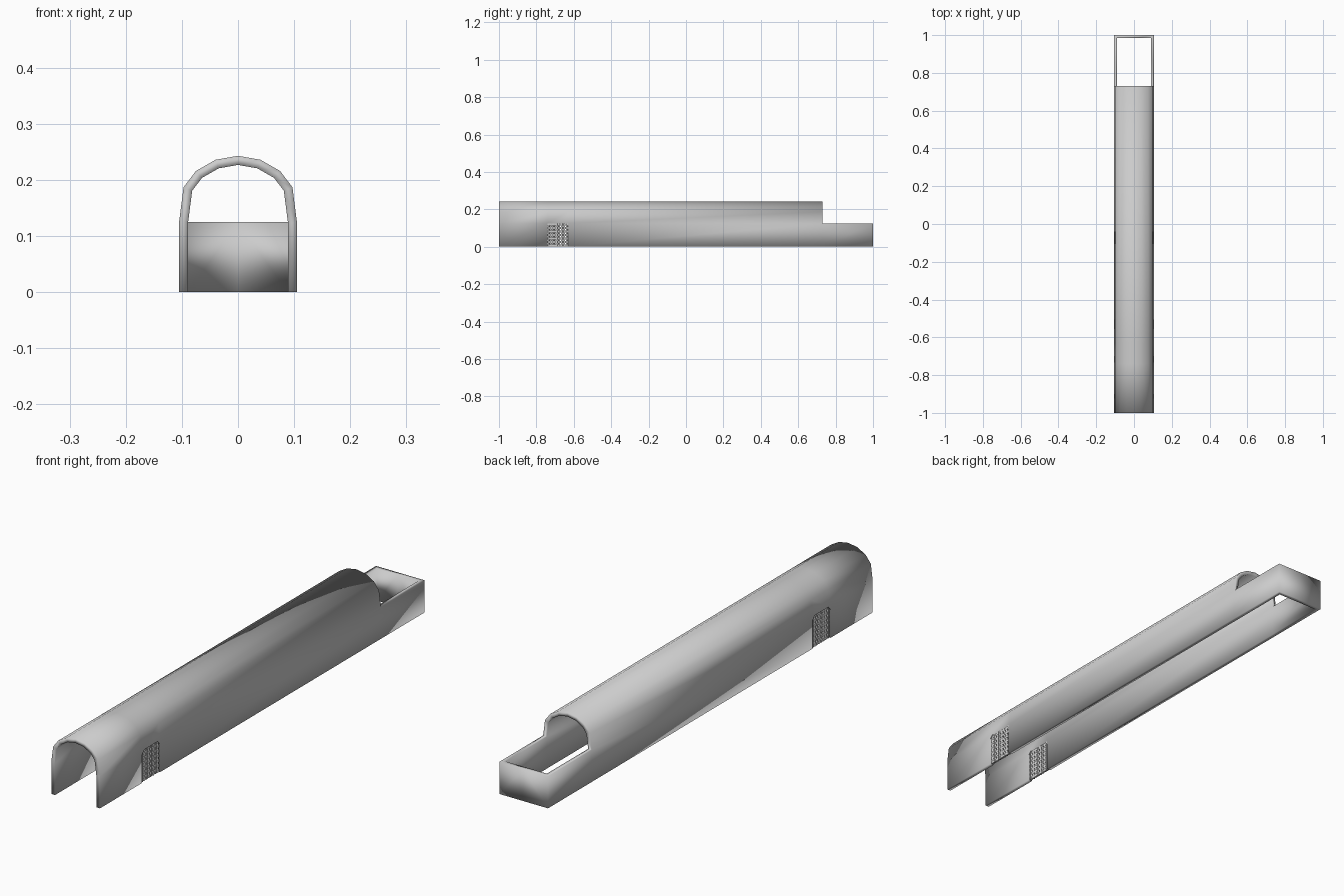
import bpy, bmesh
from mathutils import Matrix, Vector

if "Cube" in bpy.data.objects:
    bpy.data.objects.remove(bpy.data.objects["Cube"])

X, WALL_TOP, THICK = 0.105, 0.125, 0.016
# right half of the arched cross-section, bottom to crown (x, z)
PROFILE = [(X, 0), (X, WALL_TOP), (0.097, 0.187), (0.075, 0.216), (0.04, 0.236), (0, 0.243)]
STATIONS = [-1, -0.74, -0.63, 0.73, 1]


def make_object(name, bm):
    mesh = bpy.data.meshes.new(name)
    bm.to_mesh(mesh)
    bm.free()
    ob = bpy.data.objects.new(name, mesh)
    bpy.context.collection.objects.link(ob)
    mirror = ob.modifiers.new("Mirror", 'MIRROR')
    mirror.use_clip = True
    return ob


def smooth(ob, angle):
    bpy.ops.object.select_all(action='DESELECT')
    bpy.context.view_layer.objects.active = ob
    ob.select_set(True)
    bpy.ops.object.shade_smooth_by_angle(angle=angle)


def box(bm, centre, size):
    bmesh.ops.create_cube(bm, size=1, matrix=Matrix.Translation(centre) @ Matrix.Diagonal((*size, 1)))


# arched cover: side windows left open, rear tray without its roof
bm = bmesh.new()
rings = [[bm.verts.new((x, y, z)) for x, z in PROFILE] for y in STATIONS]
for s in range(len(STATIONS) - 1):
    for i in range(len(PROFILE) - 1):
        if (s == 1 and i == 0) or (s == 3 and i > 0):
            continue
        bm.faces.new((rings[s][i], rings[s + 1][i], rings[s + 1][i + 1], rings[s][i + 1]))
# rear end wall
low, high = bm.verts.new((0, 1, 0)), bm.verts.new((0, 1, WALL_TOP))
bm.faces.new((rings[4][0], low, high, rings[4][1]))
bmesh.ops.delete(bm, geom=[v for v in bm.verts if not v.link_faces], context='VERTS')
cover = make_object("arched_cover", bm)
solid = cover.modifiers.new("Thickness", 'SOLIDIFY')
solid.thickness = THICK
solid.offset = -1
solid.use_even_offset = True
smooth(cover, 0.6)

# woven side grilles: round uprights and flat crossbars
bm = bmesh.new()
y0, y1, mid = -0.74, -0.63, X - THICK / 2
for i in range(8):
    y = y0 + (i + 0.5) * (y1 - y0) / 8
    bmesh.ops.create_cone(bm, cap_ends=True, segments=8, radius1=0.005, radius2=0.005, depth=WALL_TOP,
                          matrix=Matrix.Translation((mid, y, WALL_TOP / 2)))
for i in range(7):
    z = 0.006 + i * (WALL_TOP - 0.012) / 6
    box(bm, (mid, (y0 + y1) / 2, z), (0.007, y1 - y0, 0.010))
grille = make_object("side_grille", bm)
smooth(grille, 0.9)

# chamfered upper corners of the grille windows
bm = bmesh.new()
for y, d in ((y0, 0.014), (y1, -0.014)):
    tri = [bm.verts.new((X - THICK, *p)) for p in ((y, WALL_TOP), (y + d, WALL_TOP), (y, WALL_TOP - 0.014))]
    face = bm.faces.new(tri)
    ext = bmesh.ops.extrude_face_region(bm, geom=[face], use_keep_orig=True)
    bmesh.ops.translate(bm, vec=Vector((THICK, 0, 0)),
                        verts=[v for v in ext["geom"] if isinstance(v, bmesh.types.BMVert)])
bmesh.ops.recalc_face_normals(bm, faces=bm.faces)
make_object("window_corner", bm)
